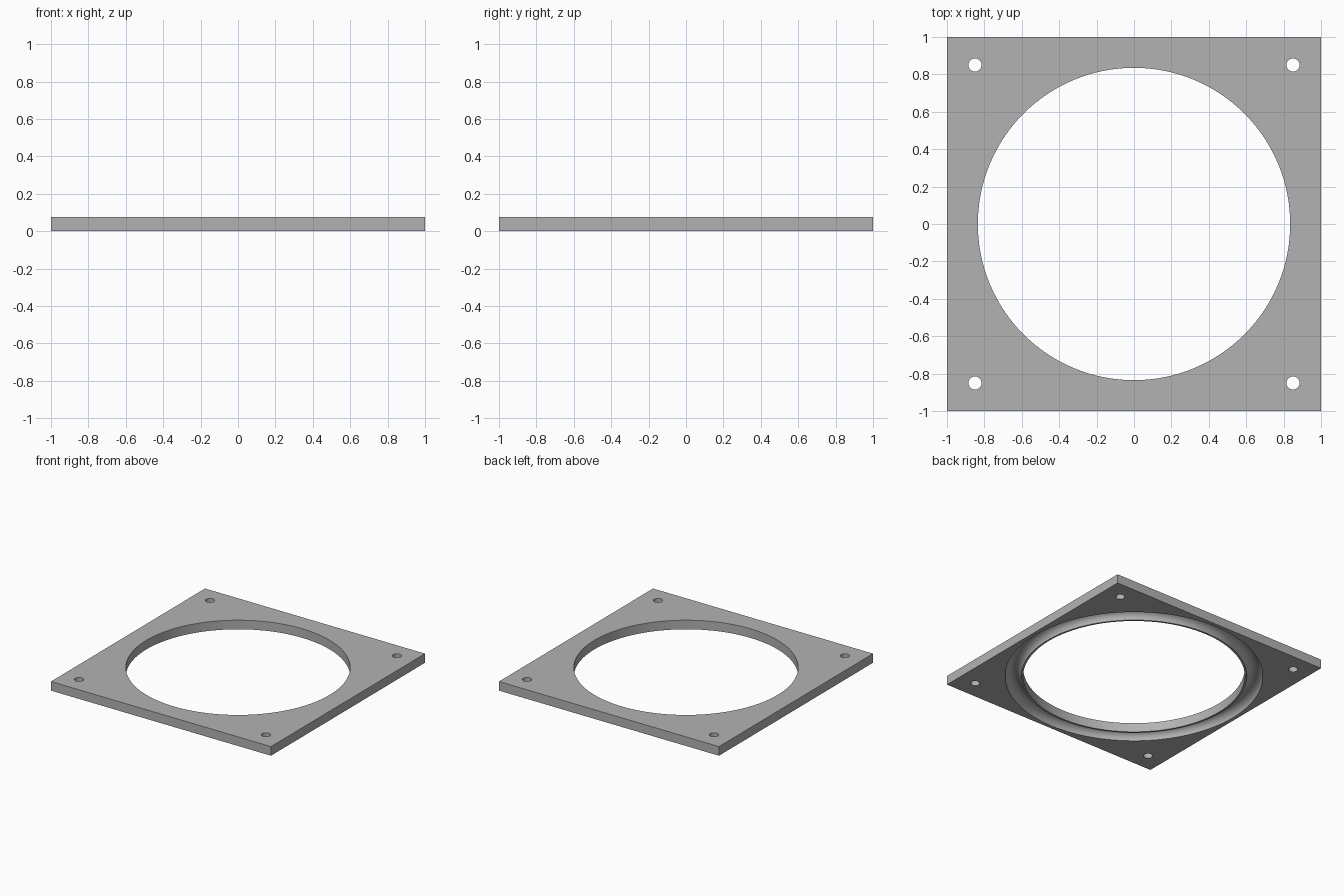
import bpy

THICK = 0.075
BORE = 0.835
GROOVE_MID, GROOVE_R = 0.91, 0.06
BOLT, BOLT_R = 0.85, 0.035

if "Cube" in bpy.data.objects:
    bpy.data.objects.remove(bpy.data.objects["Cube"])

grey = bpy.data.materials.new("plain grey")
grey.use_nodes = True
colour = (0.45, 0.45, 0.45, 1)
grey.diffuse_color = colour
grey.node_tree.nodes["Principled BSDF"].inputs["Base Color"].default_value = colour


def cylinder(x, y, radius, sides):
    bpy.ops.mesh.primitive_cylinder_add(vertices=sides, radius=radius, depth=1, location=(x, y, 0))
    return bpy.context.object


# Square flange plate
bpy.ops.mesh.primitive_cube_add(size=1, location=(0, 0, THICK / 2))
plate = bpy.context.object
plate.name = "flange_plate"
plate.scale = (2, 2, THICK)
bpy.ops.object.transform_apply(location=True, scale=True)
plate.data.materials.append(grey)

# Central bore, corner bolt holes and round-bottomed seal groove underneath
cutters = [cylinder(0, 0, BORE, 128)]
cutters += [cylinder(x, y, BOLT_R, 32) for x in (-BOLT, BOLT) for y in (-BOLT, BOLT)]
bpy.ops.mesh.primitive_torus_add(major_radius=GROOVE_MID, minor_radius=GROOVE_R,
                                 major_segments=128, minor_segments=32)
cutters.append(bpy.context.object)

bpy.context.view_layer.objects.active = plate
for cutter in cutters:
    cutter.hide_render = True
    cut = plate.modifiers.new("cut", "BOOLEAN")
    cut.operation = "DIFFERENCE"
    cut.solver = "EXACT"
    cut.object = cutter
    bpy.ops.object.modifier_apply(modifier=cut.name)
    bpy.data.objects.remove(cutter)

bpy.ops.object.select_all(action="DESELECT")
plate.select_set(True)
bpy.ops.object.shade_smooth_by_angle()
